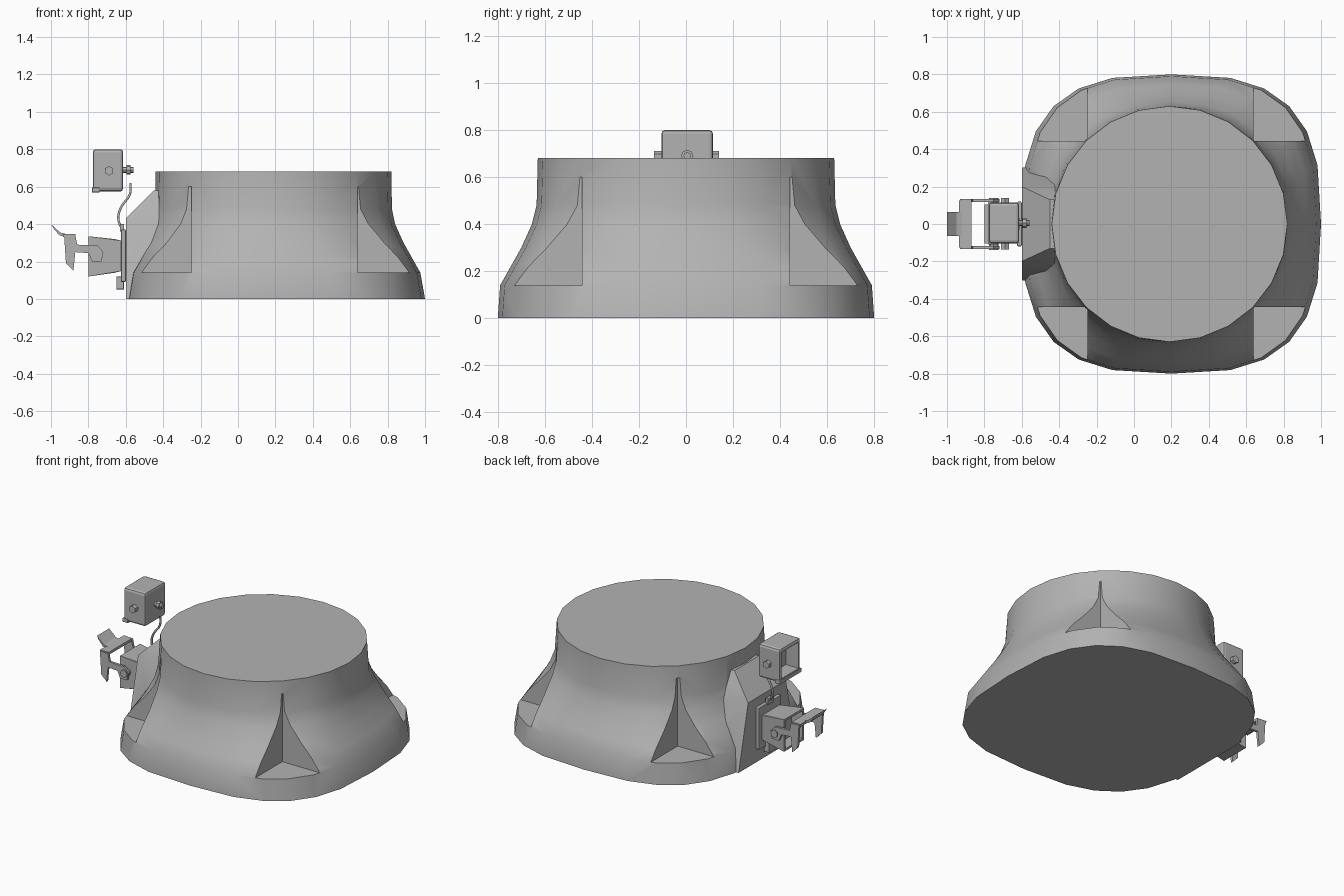
import bpy, bmesh, math
from mathutils import Vector

if "Cube" in bpy.data.objects:
    bpy.data.objects.remove(bpy.data.objects["Cube"], do_unlink=True)

grey = bpy.data.materials.new("plain grey")
grey.use_nodes = True
GREY = (0.45, 0.45, 0.45, 1)
grey.diffuse_color = GREY
grey.node_tree.nodes["Principled BSDF"].inputs["Base Color"].default_value = GREY


def finish(name, bm):
    bmesh.ops.recalc_face_normals(bm, faces=bm.faces)
    mesh = bpy.data.meshes.new(name)
    bm.to_mesh(mesh)
    bm.free()
    mesh.materials.append(grey)
    obj = bpy.data.objects.new(name, mesh)
    bpy.context.collection.objects.link(obj)
    return obj


def activate(obj):
    bpy.ops.object.select_all(action="DESELECT")
    obj.select_set(True)
    bpy.context.view_layer.objects.active = obj


def smooth(obj, angle=30):
    activate(obj)
    bpy.ops.object.shade_smooth_by_angle(angle=math.radians(angle))


def hull(name, points):
    bm = bmesh.new()
    for p in points:
        bm.verts.new(p)
    bmesh.ops.convex_hull(bm, input=bm.verts)
    return finish(name, bm)


def box(name, x, y, z, bevel=0):
    obj = hull(name, [(a, b, c) for a in x for b in y for c in z])
    if bevel:
        mod = obj.modifiers.new("bevel", "BEVEL")
        mod.width, mod.segments = bevel, 2
        activate(obj)
        bpy.ops.object.modifier_apply(modifier=mod.name)
    return obj


def rod(name, start, end, radius, sides=8):
    a, b = Vector(start), Vector(end)
    bm = bmesh.new()
    bmesh.ops.create_cone(bm, cap_ends=True, segments=sides, radius1=radius,
                          radius2=radius, depth=(b - a).length)
    turn = (b - a).to_track_quat("Z", "Y").to_matrix().to_4x4()
    turn.translation = (a + b) / 2
    bm.transform(turn)
    return finish(name, bm)


def combine(obj, other, operation):
    other.hide_render = True
    mod = obj.modifiers.new("combine", "BOOLEAN")
    mod.object, mod.operation, mod.solver = other, operation, "EXACT"
    activate(obj)
    bpy.ops.object.modifier_apply(modifier=mod.name)
    bpy.data.objects.remove(other, do_unlink=True)


def plate(name, profile, y0, y1):
    # side profile in x and z, extruded across y
    bm = bmesh.new()
    face = bm.faces.new([bm.verts.new((x, y0, z)) for x, z in profile])
    new = bmesh.ops.extrude_face_region(bm, geom=[face])["geom"]
    bmesh.ops.translate(bm, vec=(0, y1 - y0, 0),
                        verts=[v for v in new if isinstance(v, bmesh.types.BMVert)])
    return finish(name, bm)


# Main body: rounded square base flaring in to a round top
RINGS = [  # height, half width x, half width y, squareness, centre x
    (0, 0.80, 0.80, 2.9, 0.20), (0.14, 0.775, 0.79, 2.9, 0.20),
    (0.22, 0.73, 0.745, 2.7, 0.20), (0.30, 0.685, 0.70, 2.5, 0.20),
    (0.40, 0.645, 0.655, 2.25, 0.195), (0.48, 0.633, 0.635, 2.1, 0.19),
    (0.68, 0.63, 0.63, 2, 0.19)]
SIDES = 24


def squircle(t, power):
    return math.copysign(abs(t) ** (2 / power), t)


bm = bmesh.new()
loops = []
for z, rx, ry, power, cx in RINGS:
    angles = [math.tau * i / SIDES for i in range(SIDES)]
    loops.append([bm.verts.new((cx + rx * squircle(math.cos(a), power),
                                ry * squircle(math.sin(a), power), z)) for a in angles])
for low, high in zip(loops, loops[1:]):
    for i in range(SIDES):
        j = (i + 1) % SIDES
        bm.faces.new((low[i], low[j], high[j], high[i]))
bm.faces.new(loops[0])
bm.faces.new(loops[-1])
body = finish("body", bm)

# Flat pad on the right side that carries the bracket
combine(body, hull("pad", [(x, s * y, z) for s in (-1, 1) for x, y, z in (
    (-0.6, 0.3, 0), (-0.6, 0.2, 0.43), (-0.5, 0.17, 0.5), (-0.45, 0.13, 0.58),
    (-0.25, 0.35, 0), (-0.25, 0.2, 0.43), (-0.25, 0.13, 0.58))]), "UNION")

# Corner pockets with through holes
for sx in (-1, 1):
    for sy in (-1, 1):
        combine(body, box("pocket", (0.195 + sx * 0.443, 0.195 + sx * 1.2),
                          (sy * 0.443, sy * 1.2), (0.14, 0.6)), "DIFFERENCE")
        hx, hy = 0.19 + sx * 0.51, sy * 0.51
        combine(body, rod("hole", (hx, hy, -0.1), (hx, hy, 0.3), 0.045, 3), "DIFFERENCE")
# Shallow recesses underneath
for hx in (-0.52, 0.9):
    combine(body, rod("recess", (hx, 0, -0.1), (hx, 0, 0.04), 0.035, 3), "DIFFERENCE")
smooth(body, 35)

# Lower housing on its mounting plate
box("mounting_plate", (-0.625, -0.6), (-0.12, 0.12), (0.09, 0.37), 0.008)
box("mounting_foot", (-0.65, -0.61), (-0.05, 0.05), (0.05, 0.12), 0.005)
box("mounting_tab", (-0.63, -0.61), (-0.03, 0.03), (0.36, 0.4))
housing = hull("lower_housing", [(-0.62, y, z) for y in (-0.09, 0.09) for z in (0.15, 0.31)]
               + [(-0.66, y, z) for y in (-0.09, 0.09) for z in (0.14, 0.32)]
               + [(-0.8, y, z) for y in (-0.105, 0.105) for z in (0.12, 0.335)])
combine(housing, box("cavity", (-0.9, -0.72), (-0.09, 0.09), (0.135, 0.32)), "DIFFERENCE")

# Latch: two side arms, a cross bar and a raised lip
ARM = [(-0.93, 0.345), (-0.87, 0.34), (-0.86, 0.29), (-0.75, 0.285), (-0.72, 0.25),
       (-0.73, 0.2), (-0.78, 0.2), (-0.8, 0.245), (-0.87, 0.25), (-0.88, 0.15), (-0.92, 0.19)]
for side, y in (("right_side", 0.125), ("left_side", -0.125)):
    plate("latch_arm_" + side, ARM, y - 0.008, y + 0.008)
    s = math.copysign(1, y)
    rod("latch_pivot_" + side, (-0.75, s * 0.09, 0.24), (-0.75, s * 0.14, 0.24), 0.025)
box("latch_bar", (-0.935, -0.87), (-0.125, 0.125), (0.33, 0.347))
plate("latch_lip", [(-1, 0.4), (-0.95, 0.355), (-0.92, 0.347), (-0.92, 0.33),
                    (-0.955, 0.34), (-0.985, 0.375)], -0.065, 0.065)

# Upper hood, open outwards
hood = box("upper_hood", (-0.775, -0.615), (-0.105, 0.115), (0.575, 0.8), 0.015)
combine(hood, box("opening", (-0.9, -0.68), (-0.085, 0.095), (0.6, 0.775)), "DIFFERENCE")
box("hood_rim_foot", (-0.78, -0.74), (-0.11, 0.12), (0.57, 0.595), 0.005)
for side, y0, y1 in (("right_side", 0.1, 0.14), ("left_side", -0.1, -0.135)):
    rod("hood_screw_" + side, (-0.69, y0, 0.685), (-0.69, y1, 0.685), 0.025, 6)

# Plug and cord linking the hood to the mounting plate
rod("plug", (-0.62, 0.005, 0.69), (-0.56, 0.005, 0.69), 0.016)
rod("plug_collar", (-0.595, 0.005, 0.69), (-0.575, 0.005, 0.69), 0.026)
curve = bpy.data.curves.new("cord", "CURVE")
curve.dimensions = "3D"
curve.bevel_depth, curve.bevel_resolution, curve.use_fill_caps = 0.007, 1, True
path = [(-0.575, 0, 0.62), (-0.578, 0, 0.56), (-0.625, 0, 0.49), (-0.64, 0, 0.43), (-0.62, 0, 0.37)]
spline = curve.splines.new("BEZIER")
spline.bezier_points.add(len(path) - 1)
spline.resolution_u = 5
for point, co in zip(spline.bezier_points, path):
    point.co = co
    point.handle_left_type = point.handle_right_type = "AUTO"
curve.materials.append(grey)
bpy.context.collection.objects.link(bpy.data.objects.new("cord", curve))
